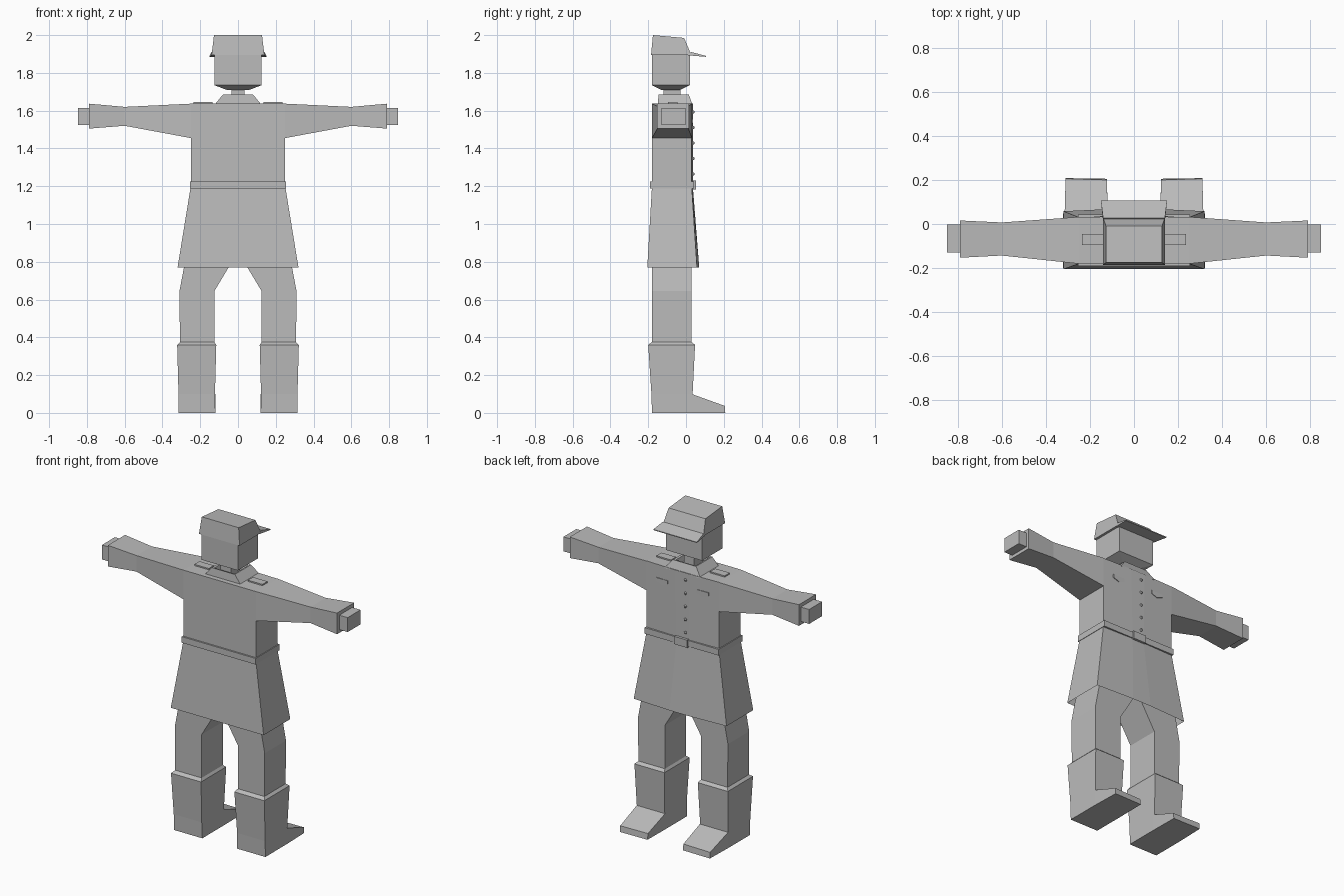
import bpy
import bmesh
from mathutils import Matrix, Vector

cube = bpy.data.objects.get("Cube")
if cube:
    bpy.data.objects.remove(cube, do_unlink=True)

grey = bpy.data.materials.new("plain_grey")
grey.use_nodes = True
grey.diffuse_color = (0.5, 0.5, 0.5, 1)
grey.node_tree.nodes["Principled BSDF"].inputs["Base Color"].default_value = (0.5, 0.5, 0.5, 1)


def finish(name, bm, mirror=False):
    bmesh.ops.recalc_face_normals(bm, faces=bm.faces)
    mesh = bpy.data.meshes.new(name)
    bm.to_mesh(mesh)
    bm.free()
    mesh.materials.append(grey)
    obj = bpy.data.objects.new(name, mesh)
    bpy.context.scene.collection.objects.link(obj)
    if mirror:
        obj.modifiers.new("Mirror", 'MIRROR')
    return obj


def loft(name, rings, mirror=False, caps=True):
    """Skin a list of equal-length point rings."""
    bm = bmesh.new()
    loops = [[bm.verts.new(p) for p in ring] for ring in rings]
    n = len(loops[0])
    for a, b in zip(loops, loops[1:]):
        for i in range(n):
            j = (i + 1) % n
            bm.faces.new((a[i], a[j], b[j], b[i]))
    if caps:
        bm.faces.new(loops[0])
        bm.faces.new(loops[-1])
    return finish(name, bm, mirror)


def flat(z, x0, x1, y0, y1):
    """Horizontal rectangle."""
    return [(x0, y0, z), (x1, y0, z), (x1, y1, z), (x0, y1, z)]


def upright(x, y0, y1, z0, z1):
    """Rectangle facing sideways, for the arms."""
    return [(x, y0, z0), (x, y1, z0), (x, y1, z1), (x, y0, z1)]


def coat(z, half, back, side, front, strip):
    """Coat section with a raised strip down the chest."""
    return [(-half, back, z), (half, back, z), (half, side, z),
            (strip, front, z), (-strip, front, z), (-half, side, z)]


def box(name, x, y, z, mirror=False):
    return loft(name, [flat(z[0], *x, *y), flat(z[1], *x, *y)], mirror)


# Head and neck
loft("head", [flat(1.71, -.06, .06, -.13, -.03),
              flat(1.735, -.125, .125, -.18, .02),
              flat(1.9, -.125, .125, -.18, .02)])
box("neck", (-.035, .035), (-.12, -.03), (1.63, 1.72))

# Cap: sloping crown with a peak in front
loft("cap_crown", [flat(1.895, -.14, .14, -.185, .028),
                   [(-.127, -.175, 2), (.127, -.175, 2), (.127, -.01, 1.985), (-.127, -.01, 1.985)]])
loft("cap_peak", [[(-.14, .01, 1.893), (.14, .01, 1.893), (.14, .028, 1.91), (-.14, .028, 1.91)],
                  [(-.15, .107, 1.885), (.15, .107, 1.885), (.15, .107, 1.89), (-.15, .107, 1.89)]])

# Collar: tapered band, open around the neck
loft("collar", [flat(1.63, -.125, .125, -.15, .035),
                flat(1.685, -.08, .08, -.145, .015),
                flat(1.682, -.068, .068, -.135, .003),
                flat(1.65, -.06, .06, -.13, -.005)])

# Coat body, skirt and belt
loft("coat_body", [coat(1.19, .25, -.18, .03, .036, .04),
                   coat(1.637, .25, -.18, .03, .036, .05)])
loft("coat_skirt", [coat(1.2, .25, -.18, .03, .036, .04),
                    coat(.77, .32, -.205, .058, .07, .065)], caps=False)
box("belt", (-.255, .255), (-.19, .043), (1.187, 1.225))
box("belt_buckle", (-.045, .045), (.03, .052), (1.182, 1.23))
box("shoulder_strap", (.135, .235), (-.095, -.045), (1.63, 1.645), mirror=True)

# Arms and hands
loft("arm", [upright(.25, -.18, .032, 1.455, 1.637),
             upright(.6, -.143, .007, 1.52, 1.62),
             upright(.79, -.153, .016, 1.505, 1.637)], mirror=True)
box("hand", (.78, .847), (-.13, -.003), (1.525, 1.615), mirror=True)

# Chest pocket flaps with a pointed lower edge
flap = [(.1, 1.555), (.18, 1.555), (.18, 1.535), (.14, 1.52), (.1, 1.535)]
loft("pocket_flap", [[(x, y, z) for x, z in flap] for y in (.028, .037)], mirror=True)

# Front buttons
bm = bmesh.new()
for i in range(5):
    bmesh.ops.create_uvsphere(bm, u_segments=8, v_segments=6, radius=.009,
                              matrix=Matrix.Translation(Vector((-.022, .037, 1.265 + i * .082))))
finish("buttons", bm)

# Trouser legs
loft("leg", [flat(.34, .125, .307, -.18, .03),
             flat(.645, .125, .31, -.18, .03),
             flat(.77, .05, .286, -.18, .03),
             flat(.85, .0, .27, -.175, .03)], mirror=True)

# Boots: flared shaft and a wedge foot
loft("boot_shaft", [flat(0, .12, .315, -.18, .035),
                    flat(.1, .122, .315, -.183, .035),
                    flat(.36, .115, .322, -.2, .048),
                    flat(.375, .125, .307, -.18, .03)], mirror=True)
loft("boot_foot", [[(.12, .03, 0), (.315, .03, 0), (.315, .03, .1), (.12, .03, .1)],
                   [(.122, .205, 0), (.31, .208, 0), (.31, .205, .037), (.122, .2, .037)]], mirror=True)
